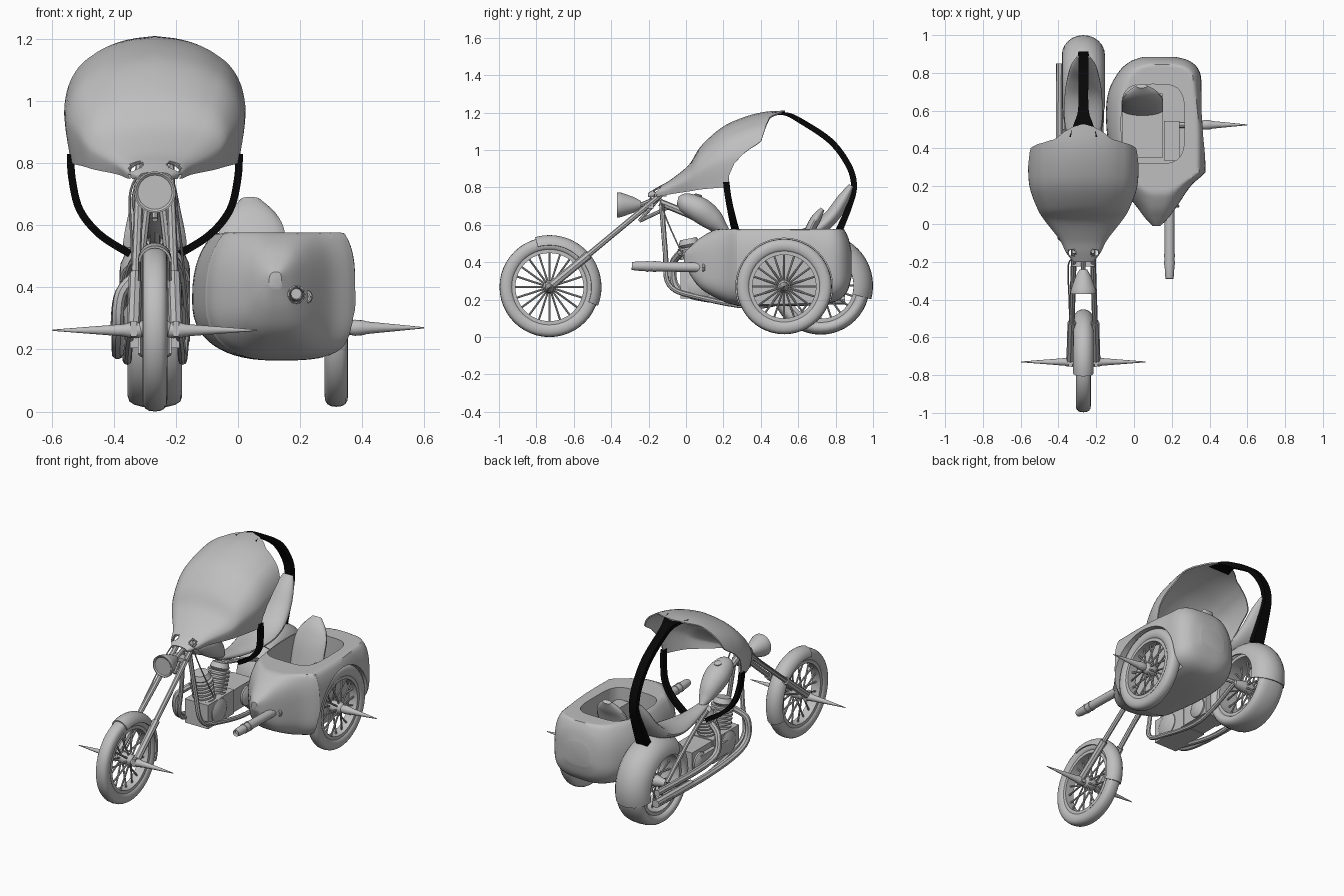
import bpy, bmesh, math
from mathutils import Vector
from math import sin, cos, pi, radians

if "Cube" in bpy.data.objects:
    bpy.data.objects.remove(bpy.data.objects["Cube"])

def material(name, rgb):
    m = bpy.data.materials.new(name)
    m.diffuse_color = (*rgb, 1)
    m.use_nodes = True
    m.node_tree.nodes["Principled BSDF"].inputs["Base Color"].default_value = m.diffuse_color
    return m
GREY = material("grey", (0.52, 0.52, 0.52))
BLACK = material("black", (0.002, 0.002, 0.002))
X0 = -0.268  # centre plane of the motorcycle

def finish(ob, mat):
    ob.data.materials.clear()
    ob.data.materials.append(mat)
    ob.data.shade_smooth()
    ob.data.set_sharp_from_angle(angle=radians(40))
    return ob

def bake(ob, mat=GREY):
    dg = bpy.context.evaluated_depsgraph_get()
    me = bpy.data.meshes.new_from_object(ob.evaluated_get(dg))
    name = ob.name
    bpy.data.objects.remove(ob)
    new = bpy.data.objects.new(name, me)
    bpy.context.collection.objects.link(new)
    return finish(new, mat)

def smooth(pts, n=6):
    # Catmull-Rom through tuples of any length
    out = []
    for i in range(len(pts) - 1):
        p = [pts[max(0, min(len(pts) - 1, i + k))] for k in (-1, 0, 1, 2)]
        for j in range(n):
            t = j / n
            out.append(tuple(0.5 * (2*b + (c-a)*t + (2*a-5*b+4*c-d)*t*t + (3*b-a-3*c+d)*t**3)
                             for a, b, c, d in zip(*p)))
    return out + [tuple(pts[-1])]

def lin(tab, x):
    for a, b in zip(tab, tab[1:]):
        if x <= b[0]:
            t = max(0, (x - a[0]) / max(1e-9, b[0] - a[0]))
            return [u + (v - u) * t for u, v in zip(a, b)]
    return list(tab[-1])

def grid(name, rows, mat=GREY, wrap_rows=False, wrap_cols=True, caps=False, thick=0, drop=None):
    bm = bmesh.new()
    vs = [[bm.verts.new(p) for p in r] for r in rows]
    R, C = len(rows), len(rows[0])
    for i in range(R if wrap_rows else R - 1):
        for j in range(C if wrap_cols else C - 1):
            q = [vs[i][j], vs[i][(j+1) % C], vs[(i+1) % R][(j+1) % C], vs[(i+1) % R][j]]
            if not (drop and drop(sum((v.co for v in q), Vector()) / 4)):
                bm.faces.new(q)
    if caps:
        bm.faces.new(vs[0])
        bm.faces.new(vs[-1])
    bmesh.ops.recalc_face_normals(bm, faces=bm.faces)
    me = bpy.data.meshes.new(name)
    bm.to_mesh(me)
    bm.free()
    ob = bpy.data.objects.new(name, me)
    bpy.context.collection.objects.link(ob)
    if thick:
        m = ob.modifiers.new("shell", 'SOLIDIFY')
        m.thickness, m.offset = thick, 0
        return bake(ob, mat)
    return finish(ob, mat)

def lathe(name, c, d, prof, n=32, ring=False, mat=GREY):
    # profile of (distance along d, radius)
    q = Vector((0, 0, 1)).rotation_difference(Vector(d).normalized())
    rows = [[Vector(c) + q @ Vector((r*cos(2*pi*k/n), r*sin(2*pi*k/n), a)) for k in range(n)]
            for a, r in prof]
    return grid(name, rows, mat, wrap_rows=ring, caps=not ring)

def tube(name, paths, r, mat=GREY):
    cu = bpy.data.curves.new(name, 'CURVE')
    cu.dimensions, cu.bevel_depth, cu.bevel_resolution, cu.use_fill_caps = '3D', r, 2, True
    for p in paths:
        p = smooth(p) if len(p) > 2 else p
        s = cu.splines.new('POLY')
        s.points.add(len(p) - 1)
        for a, b in zip(s.points, p):
            a.co = (*b, 1)
    ob = bpy.data.objects.new(name, cu)
    bpy.context.collection.objects.link(ob)
    return bake(ob, mat)

def sweep(name, pts, axis, mat=GREY, n=4):
    # points are (x, y, z, half width, half thickness); n=4 gives a flat strap
    pts, ax, rows = smooth(pts), Vector(axis), []
    for i, p in enumerate(pts):
        t = Vector(pts[min(i+1, len(pts)-1)][:3]) - Vector(pts[max(i-1, 0)][:3])
        nr = t.cross(ax).normalized()
        k = math.sqrt(2) if n == 4 else 1
        rows.append([Vector(p[:3]) + ax*p[3]*k*cos(2*pi*(j+.5)/n) + nr*p[4]*k*sin(2*pi*(j+.5)/n)
                     for j in range(n)])
    return grid(name, rows, mat, caps=True)

def box(name, c, s):
    x, y, z = c
    a, b, h = (v / 2 for v in s)
    return grid(name, [[(x-a, y-b, k), (x+a, y-b, k), (x+a, y+b, k), (x-a, y+b, k)]
                       for k in (z-h, z+h)], caps=True)

def power(v, e):
    return math.copysign(abs(v) ** e, v)

def wheel(tag, c, r, hw):
    c, ax = Vector(c), (1, 0, 0)
    tyre = [(hw*power(cos(2*pi*k/16), .8), r-.037+.037*power(sin(2*pi*k/16), .8)) for k in range(16)]
    lathe(tag + "_tyre", c, ax, tyre, 48, True)
    w, i = hw * .75, r - .085
    lathe(tag + "_rim", c, ax, [(-w, i+.02), (-w, i), (w, i), (w, i+.02)], 48, True)
    lathe(tag + "_hub", c, ax, [(-hw-.01, .02), (-.03, .035), (.03, .035), (hw+.01, .02)], 20)
    sp = []
    for k in range(20):
        a, s = 2*pi*k/20, (-1) ** k
        sp.append([c + Vector((s*.025, .03*cos(a), .03*sin(a))),
                   c + Vector((0, (i+.005)*cos(a), (i+.005)*sin(a)))])
    tube(tag + "_spokes", sp, .0055)

def fender(name, c, r, hw, a0, a1, drop):
    rows = []
    for i in range(25):
        a, row = radians(a0 + (a1 - a0) * i / 24), []
        for j in range(13):
            t = (j / 6 - 1) * pi / 2
            q = r - drop * (1 - cos(t))
            row.append((c[0] + hw*sin(t), c[1] + q*cos(a), c[2] + q*sin(a)))
        rows.append(row)
    grid(name, rows, wrap_cols=False, thick=.008)

# wheels, fenders and hub spikes
F, R, S = (X0, -.73, .267), (X0, .72, .275), (.317, .525, .27)
wheel("front_wheel", F, .267, .04)
wheel("rear_wheel", R, .262, .088)
wheel("sidecar_wheel", S, .255, .038)
fender("front_fender", F, .274, .05, -21, 106, .05)
fender("rear_fender", R, .276, .11, -15, 125, .1)
for nm, c, s, L in (("front_spike_left", F, -1, .33), ("front_spike_right", F, 1, .33),
                    ("sidecar_spike", S, 1, .283)):
    lathe(nm, (*c[:2], c[2] - .005 * (c is F)), (s, 0, 0),
          [(.03, .02), (.06, .026), (.085, .024), (.1, .02), (L, .002)], 16)
for s in (-1, 1):
    box("axle_block", (X0 + s*.068, -.73, .267), (.02, .05, .05))

# fork, yokes, headlight, cables
tube("fork_legs", [[(X0+s*.068, -.73, .267), (X0+s*.048, -.1, .79)] for s in (-1, 1)], .015)
tube("fork_sleeves", [[(X0+s*.068, -.72, .275), (X0+s*.062, -.52, .44)] for s in (-1, 1)], .022)
for y, z in ((-.2, .7), (-.13, .765)):
    box("fork_yoke", (X0, y, z), (.12, .05, .025))
lathe("headlight", (X0, -.37, .707), (0, 1, 0),
      [(.006, .055), (0, .062), (0, .067), (.015, .067), (.03, .063), (.09, .042), (.13, .02)])
tube("headlight_bracket", [[(X0, -.26, .7), (X0, -.16, .74)]], .012)
tube("cables", [[(X0-.05, -.18, .77), (X0-.08, -.22, .7), (X0-.075, -.4, .55), (X0-.07, -.55, .42)],
                [(X0+.05, -.15, .77), (X0+.075, -.1, .62), (X0+.1, .0, .4)]], .004)

# frame
for s in (-1, 1):
    tube("frame_cradle", [[(X0+s*.02, -.13, .71), (X0+s*.05, -.11, .45), (X0+s*.075, -.09, .28),
         (X0+s*.085, .06, .215), (X0+s*.09, .4, .165), (X0+s*.1, .72, .27)]], .014)
    tube("frame_rear_stay", [[(X0+s*.03, .22, .52), (X0+s*.08, .45, .46), (X0+s*.1, .72, .28)]], .013)
tube("frame_backbone", [[(X0, -.14, .72), (X0, .05, .64), (X0, .25, .53), (X0, .5, .5)]], .02)
tube("frame_braces", [[(X0, -.25, .62), (X0, -.08, .7)], [(X0, -.25, .62), (X0, -.13, .76)]], .01)

# tank and saddle with backrest
sweep("fuel_tank", [(X0, -.045, .73, .02, .02), (X0, -.01, .72, .055, .052), (X0, .07, .682, .075, .068),
      (X0, .14, .63, .062, .06), (X0, .19, .585, .04, .035), (X0, .23, .553, .015, .012)], (1, 0, 0), n=24)
lathe("filler_cap", (X0, .06, .74), (0, .3, 1), [(0, .022), (.02, .022), (.025, .015)], 16)
sweep("saddle", [(X0, .2, .55, .03, .015), (X0, .36, .525, .06, .025), (X0, .54, .53, .1, .028),
      (X0, .68, .565, .1, .036), (X0, .775, .64, .085, .04), (X0, .84, .735, .065, .034),
      (X0, .885, .81, .035, .015)], (1, 0, 0), n=20)

# engine
box("crankcase", (X0, .1, .28), (.16, .26, .15))
box("gearbox", (X0, .33, .28), (.15, .2, .14))
for d in (-.2, .35):
    prof = [(0, .04)]
    for k in range(7):
        prof += [(.02+k*.024, .045), (.02+k*.024, .066), (.032+k*.024, .066), (.032+k*.024, .045)]
    lathe("engine_cylinder", (X0, .085 + d*.15, .31), (0, d, 1), prof + [(.19, .058), (.22, .045)], 20)
for y, z, r in ((.08, .28, .075), (.36, .27, .06)):
    for s in (-1, 1):
        lathe("engine_cover", (X0 + s*.05, y, z), (s, 0, 0), [(0, r), (.035, r), (.05, r*.6)], 24)
box("primary_cover", (X0 - .085, .22, .275), (.03, .3, .08))

# exhausts on the left
tube("exhaust_pipes", [[(X0-.04, -.03, .45), (X0-.11, -.07, .38), (X0-.12, -.02, .24), (X0-.12, .3, .19),
     (X0-.12, .85, .2)], [(X0-.04, .2, .45), (X0-.11, .22, .38), (X0-.125, .32, .27), (X0-.125, .85, .27)]], .02)
tube("mufflers", [[(X0-.115, .5, .195), (X0-.115, .85, .2)]], .025)

# canopy shell with two eye holes in the nose
ST = smooth([(-.2, .05, .75, .768), (-.15, .09, .752, .798), (-.08, .127, .765, .838), (.02, .207, .78, .92),
             (.08, .245, .79, 1.015), (.19, .287, .8, 1.115), (.3, .297, .81, 1.168), (.42, .299, .81, 1.2),
             (.54, .299, .81, 1.207)])
EDGE = [(0, .225), (.15, .225), (.36, .26), (.5, .32), (.6, .4), (.83, .43), (.93, .45), (1, .53)]
rows = []
for i in range(46):
    row = []
    for j in range(49):
        a = pi * j / 48
        xn = power(cos(a), 2 / 3.4)
        h = abs(sin(a)) ** (2 / 3.4) * (1 - .07 * min(1, abs(xn) * 1.5) ** 1.3)
        y = -.2 + (lin(EDGE, h)[1] + .2) * (i / 45) ** 1.4
        _, w, b, t = lin(ST, y)
        row.append((X0 - w * xn * (.91 + .09*min(1, h*2.2)), y, b + (t - b)*h))
    rows.append(row)
grid("canopy", rows, wrap_cols=False, thick=.008,
     drop=lambda p: ((abs(p.x - X0) - .06) / .022) ** 2 + ((p.y + .152) / .02) ** 2 < 1)
for s in (-1, 1):
    tube("eye_ring", [[(X0 + s*(.06 + .022*cos(2*pi*k/20)), -.152 + .02*sin(2*pi*k/20),
         .786 + .012*sin(2*pi*k/20) - .01*cos(2*pi*k/20)) for k in range(21)]], .004)

# black straps
for s in (-1, 1):
    sweep("side_strap", [(X0+s*.272, .215, .83, .017, .012), (X0+s*.267, .225, .75, .017, .012),
          (X0+s*.242, .245, .65, .018, .012), (X0+s*.177, .265, .57, .019, .012),
          (X0+s*.08, .285, .508, .019, .012)], (0, 1, 0), BLACK)
sweep("rear_strap", [(X0, .46, 1.195, .075, .006), (X0, .53, 1.193, .05, .009), (X0, .6, 1.163, .028, .014),
      (X0, .77, 1.05, .026, .016), (X0, .868, .92, .026, .016), (X0, .898, .81, .026, .016),
      (X0, .873, .7, .03, .016), (X0, .805, .54, .04, .02)], (1, 0, 0), BLACK)

# sidecar body: lofted hull, flat top, cut cockpit and wheel arch
rows = []
for y, xl, xr, zb, zt in smooth([(-.01, .1, .14, .4, .45), (.03, .06, .18, .32, .49), (.09, .015, .225, .25, .54),
        (.2, -.07, .3, .19, .6), (.265, -.1, .37, .17, .64), (.3, -.11, .378, .165, .64),
        (.5, -.145, .378, .165, .64), (.68, -.14, .36, .17, .64), (.8, -.085, .35, .19, .62),
        (.86, -.02, .3, .24, .55), (.885, .05, .22, .32, .46)]):
    row = []
    for k in range(56):
        a = 2 * pi * k / 56
        e = 2 / (3.4 if cos(a) > 0 else 2.4)
        zc = .36 + max(0, .09 - y) * .6
        row.append((.12 + power(cos(a), e) * ((xr - .12) if cos(a) > 0 else (.12 - xl)), y,
                    min(.577, zc + power(sin(a), e) * ((zt - zc) if sin(a) > 0 else (zc - zb)))))
    rows.append(row)
hull = grid("sidecar_body", rows, caps=True)
cock = grid("cockpit_cutter", [[(.1 + .168*power(cos(2*pi*k/40), .5), .53 + .21*power(sin(2*pi*k/40), .5), z)
            for k in range(40)] for z in (.24, .7)], caps=True)
arch = lathe("arch_cutter", (.275, S[1], S[2]), (1, 0, 0), [(0, .259), (.3, .259)], 48)
for c in (cock, arch):
    c.hide_render = True
    m = hull.modifiers.new("cut", 'BOOLEAN')
    m.operation, m.solver, m.object = 'DIFFERENCE', 'EXACT', c
hull = bake(hull)
for c in (cock, arch):
    bpy.data.objects.remove(c)

# sidecar seat, ledge, nose pipe
box("sidecar_seat", (.045, .52, .3), (.21, .34, .1))
sweep("sidecar_seat_back", [(.045, .6, .33, .11, .03), (.045, .64, .5, .11, .03), (.045, .67, .585, .105, .028),
      (.045, .7, .64, .075, .026), (.04, .73, .685, .03, .012)], (1, 0, 0), n=20)
box("sidecar_ledge", (.2, .44, .4), (.08, .21, .2))
lathe("nose_pipe", (.188, .2, .37), (0, -1, .02), [(0, .026), (.36, .026), (.36, .029), (.375, .029), (.375, .026),
      (.4, .026), (.4, .029), (.415, .029), (.415, .026), (.47, .024), (.49, .02), (.47, .017)], 20)
ring = [(.188 + .045*cos(2*pi*k/24), .095, .37 + .022*sin(2*pi*k/24)) for k in range(25)]
tube("pipe_collar", [ring], .008)
tube("sidecar_axle", [[(.2, S[1], S[2]), (.35, S[1], S[2])]], .016)
